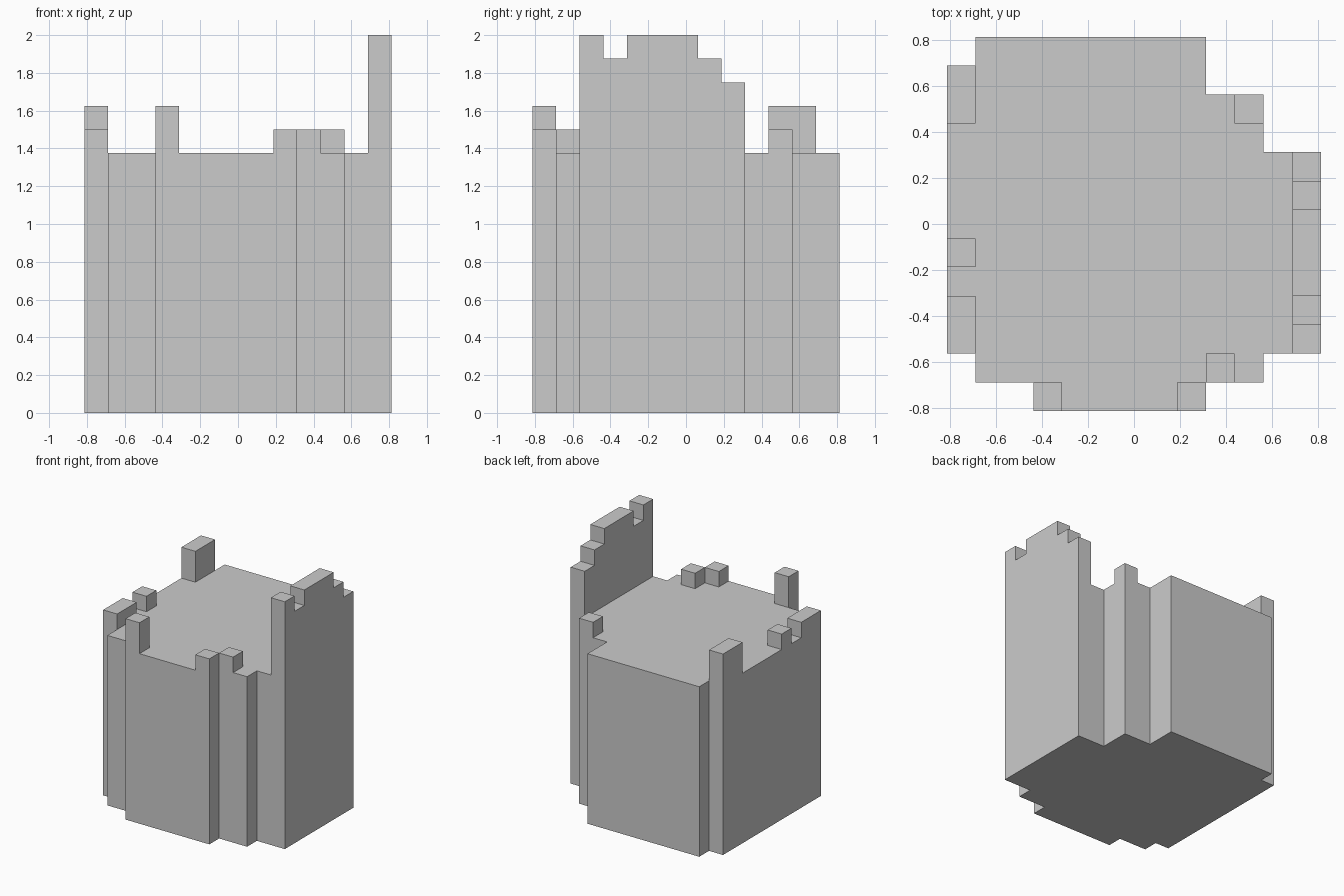
import bpy
import bmesh
from mathutils import Vector

if "Cube" in bpy.data.objects:
    bpy.data.objects.remove(bpy.data.objects["Cube"])

U = 0.125          # one grid step
HALF = 13 * U / 2  # footprint is 13 steps wide
FLOOR = 11         # top of the main body, in steps


def grid(x, y, z):
    return Vector((x * U - HALF, y * U - HALF, z * U))


def extrude_profile(name, points, offset):
    """Extrude a closed grid-step outline by an offset in grid steps."""
    bm = bmesh.new()
    face = bm.faces.new([bm.verts.new(grid(*p)) for p in points])
    result = bmesh.ops.extrude_face_region(bm, geom=[face], use_keep_orig=True)
    moved = [g for g in result["geom"] if isinstance(g, bmesh.types.BMVert)]
    bmesh.ops.translate(bm, verts=moved, vec=Vector(offset) * U)
    bmesh.ops.recalc_face_normals(bm, faces=bm.faces)
    mesh = bpy.data.meshes.new(name)
    bm.to_mesh(mesh)
    bm.free()
    obj = bpy.data.objects.new(name, mesh)
    bpy.context.collection.objects.link(obj)
    return obj


def block(name, x, y0, y1, top):
    """One-step-wide block standing on the body."""
    outline = [(x, y0, FLOOR), (x + 1, y0, FLOOR), (x + 1, y1, FLOOR), (x, y1, FLOOR)]
    return extrude_profile(name, outline, (0, 0, top - FLOOR))


# Main body: stepped round footprint
footprint = [(3, 0), (9, 0), (9, 1), (11, 1), (11, 2), (13, 2), (13, 9), (11, 9),
             (11, 11), (9, 11), (9, 13), (1, 13), (1, 12), (0, 12), (0, 2),
             (1, 2), (1, 1), (3, 1)]
extrude_profile("body", [(x, y, 0) for x, y in footprint], (0, 0, FLOOR))

# Tall broken wall along the right side
skyline = [(2, 11), (9, 11), (9, 14), (8, 14), (8, 15), (7, 15), (7, 16),
           (4, 16), (4, 15), (3, 15), (3, 16), (2, 16)]
extrude_profile("broken_wall", [(12, y, z) for y, z in skyline], (1, 0, 0))

# Rim remnants: x, y start, y end, top
for name, x, y0, y1, top in (
    ("rim_back_left", 0, 10, 12, 13),
    ("rim_left", 0, 5, 6, 12),
    ("rim_front_left", 0, 2, 4, 12),
    ("rim_front_post", 3, 0, 1, 13),
    ("rim_front", 8, 0, 1, 12),
    ("rim_front_right", 9, 1, 2, 12),
    ("rim_back_right", 10, 10, 11, 12),
):
    block(name, x, y0, y1, top)
